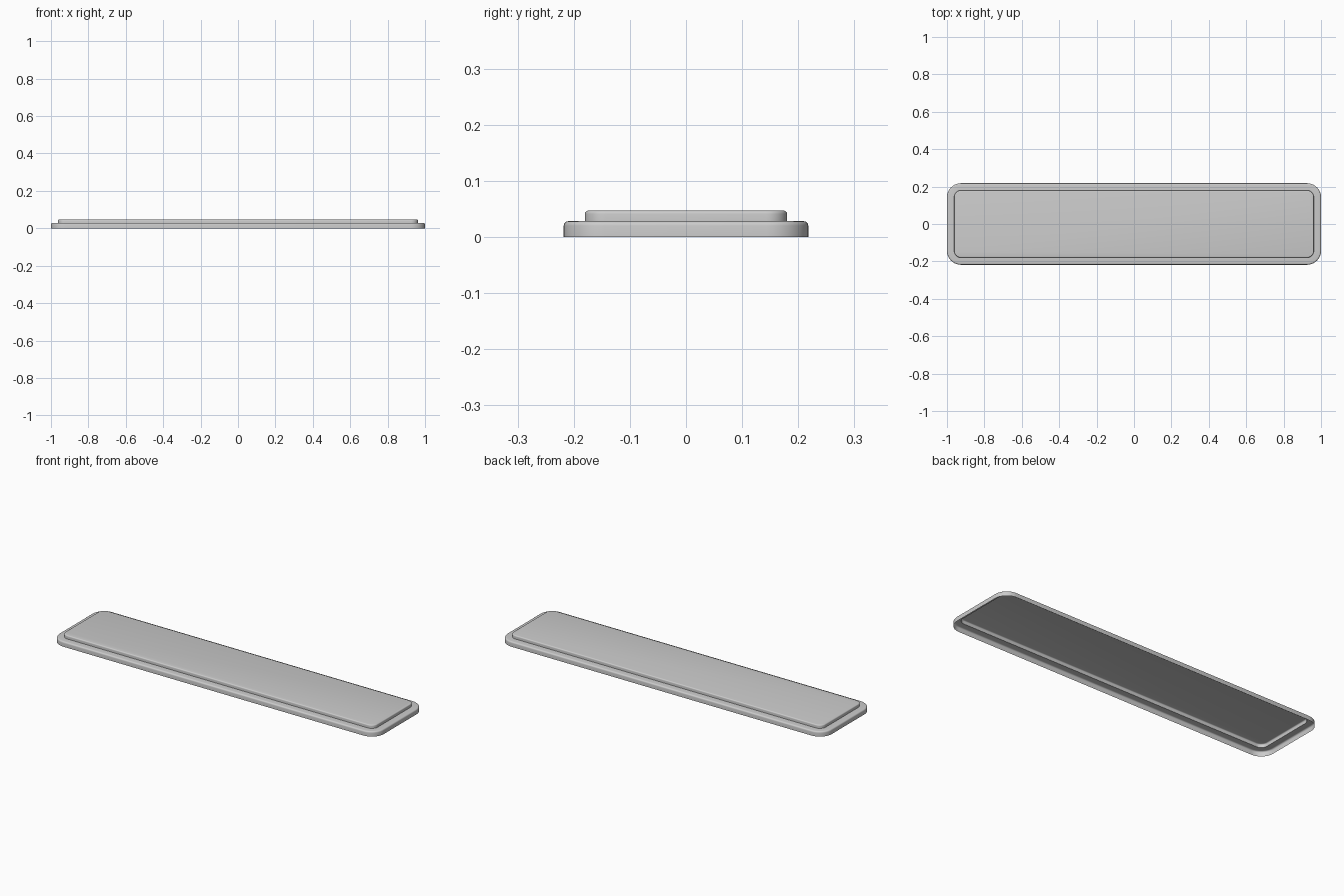
import bpy, bmesh, math

if "Cube" in bpy.data.objects:
    bpy.data.objects.remove(bpy.data.objects["Cube"])

HALF_X, HALF_Y, CORNER = 1.0, 0.218, 0.075
STEPS = 10      # segments per rounded corner
BEVEL_STEPS = 4


def rounded_edge(inset, top, r):
    """Profile points (inset, z) rounding a wall over into a flat top."""
    pts = []
    for i in range(BEVEL_STEPS + 1):
        a = math.pi / 2 * i / BEVEL_STEPS
        pts.append((inset + r * (1 - math.cos(a)), top - r * (1 - math.sin(a))))
    return pts


def outline(inset, z):
    """Rounded rectangle inset from the outer outline."""
    r = CORNER - inset
    pts = []
    for k, (sx, sy) in enumerate([(1, 1), (-1, 1), (-1, -1), (1, -1)]):
        cx, cy = sx * (HALF_X - CORNER), sy * (HALF_Y - CORNER)
        for i in range(STEPS + 1):
            a = math.pi / 2 * (k + i / STEPS)
            pts.append((cx + r * math.cos(a), cy + r * math.sin(a), z))
    return pts


# stepped wall profile: base rim, ledge, raised panel (open underneath)
profile = [(0, 0)] + rounded_edge(0, 0.028, 0.008)
profile += [(0.038, 0.028)] + rounded_edge(0.038, 0.047, 0.006)

bm = bmesh.new()
rings = [[bm.verts.new(p) for p in outline(*pt)] for pt in profile]
for low, high in zip(rings, rings[1:]):
    n = len(low)
    for i in range(n):
        j = (i + 1) % n
        bm.faces.new((low[i], low[j], high[j], high[i]))
bm.faces.new(rings[-1])   # flat top panel

mesh = bpy.data.meshes.new("stepped_plate")
bm.to_mesh(mesh)
bm.free()
plate = bpy.data.objects.new("stepped_plate", mesh)
bpy.context.collection.objects.link(plate)
bpy.context.view_layer.objects.active = plate
plate.select_set(True)
bpy.ops.object.shade_smooth_by_angle(angle=math.radians(35))
